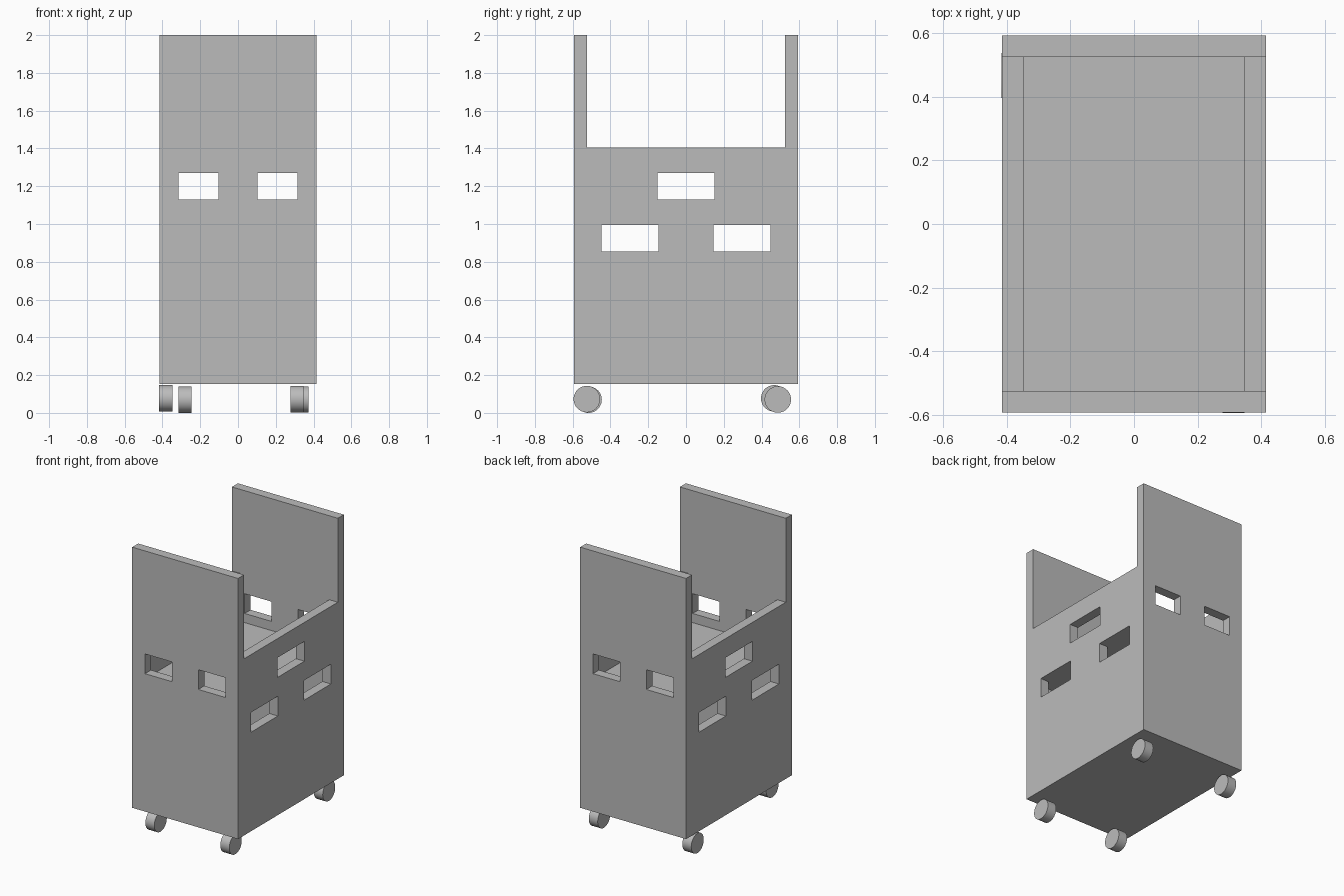
import bpy
import math

cube = bpy.data.objects.get("Cube")
if cube:
    bpy.data.objects.remove(cube, do_unlink=True)

grey = bpy.data.materials.new("plain_grey")
grey.use_nodes = True
grey.diffuse_color = (0.5, 0.5, 0.5, 1)
grey.node_tree.nodes["Principled BSDF"].inputs["Base Color"].default_value = (0.5, 0.5, 0.5, 1)

HX, HY = 0.415, 0.592      # half width and half depth of the cart
T = 0.067                  # board thickness
BASE, SIDE_TOP, TOP = 0.153, 1.405, 2.0


def box(name, x, y, z):
    """Box spanning the given (low, high) ranges."""
    spans = (x, y, z)
    bpy.ops.mesh.primitive_cube_add(size=1, location=[(a + b) / 2 for a, b in spans])
    ob = bpy.context.object
    ob.name = name
    ob.scale = [b - a for a, b in spans]
    bpy.ops.object.transform_apply(location=False, rotation=False, scale=True)
    ob.data.materials.append(grey)
    return ob


def cut(panel, x, y, z):
    """Cut a rectangular opening through a panel."""
    cutter = box("cutter", x, y, z)
    cutter.hide_render = True
    mod = panel.modifiers.new("opening", "BOOLEAN")
    mod.operation = "DIFFERENCE"
    mod.solver = "EXACT"
    mod.object = cutter
    bpy.context.view_layer.objects.active = panel
    bpy.ops.object.modifier_apply(modifier=mod.name)
    bpy.data.objects.remove(cutter, do_unlink=True)


# Tall end panels, each with two hand openings
for name, s in (("front_panel", -1), ("back_panel", 1)):
    y = sorted((s * HY, s * (HY - T)))
    panel = box(name, (-HX, HX), y, (BASE, TOP))
    for c in (-0.209, 0.209):
        cut(panel, (c - 0.106, c + 0.106), (y[0] - 0.1, y[1] + 0.1), (1.13, 1.27))

# Lower side panels, each with three openings
for name, s in (("right_panel", -1), ("left_panel", 1)):
    x = sorted((s * HX, s * (HX - T)))
    panel = box(name, x, (T - HY, HY - T), (BASE, SIDE_TOP))
    for c, z in ((0, 1.13), (-0.297, 0.855), (0.297, 0.855)):
        cut(panel, (x[0] - 0.1, x[1] + 0.1), (c - 0.151, c + 0.151), (z, z + 0.14))

# Floor and inner shelf between the panels
for name, z in (("floor", BASE), ("shelf", 0.998)):
    box(name, (T - HX, HX - T), (T - HY, HY - T), (z, z + T))

# Four loose-set wheels
wheels = {
    "front_right_wheel": (-0.281, -0.516, 0.07),
    "front_left_wheel": (0.313, -0.525, 0.073),
    "back_right_wheel": (-0.382, 0.467, 0.077),
    "back_left_wheel": (0.338, 0.486, 0.071),
}
for name, place in wheels.items():
    bpy.ops.mesh.primitive_cylinder_add(vertices=48, radius=0.07, depth=0.07,
                                        location=place, rotation=(0, math.pi / 2, 0))
    wheel = bpy.context.object
    wheel.name = name
    wheel.data.materials.append(grey)
    bpy.ops.object.shade_smooth_by_angle()
